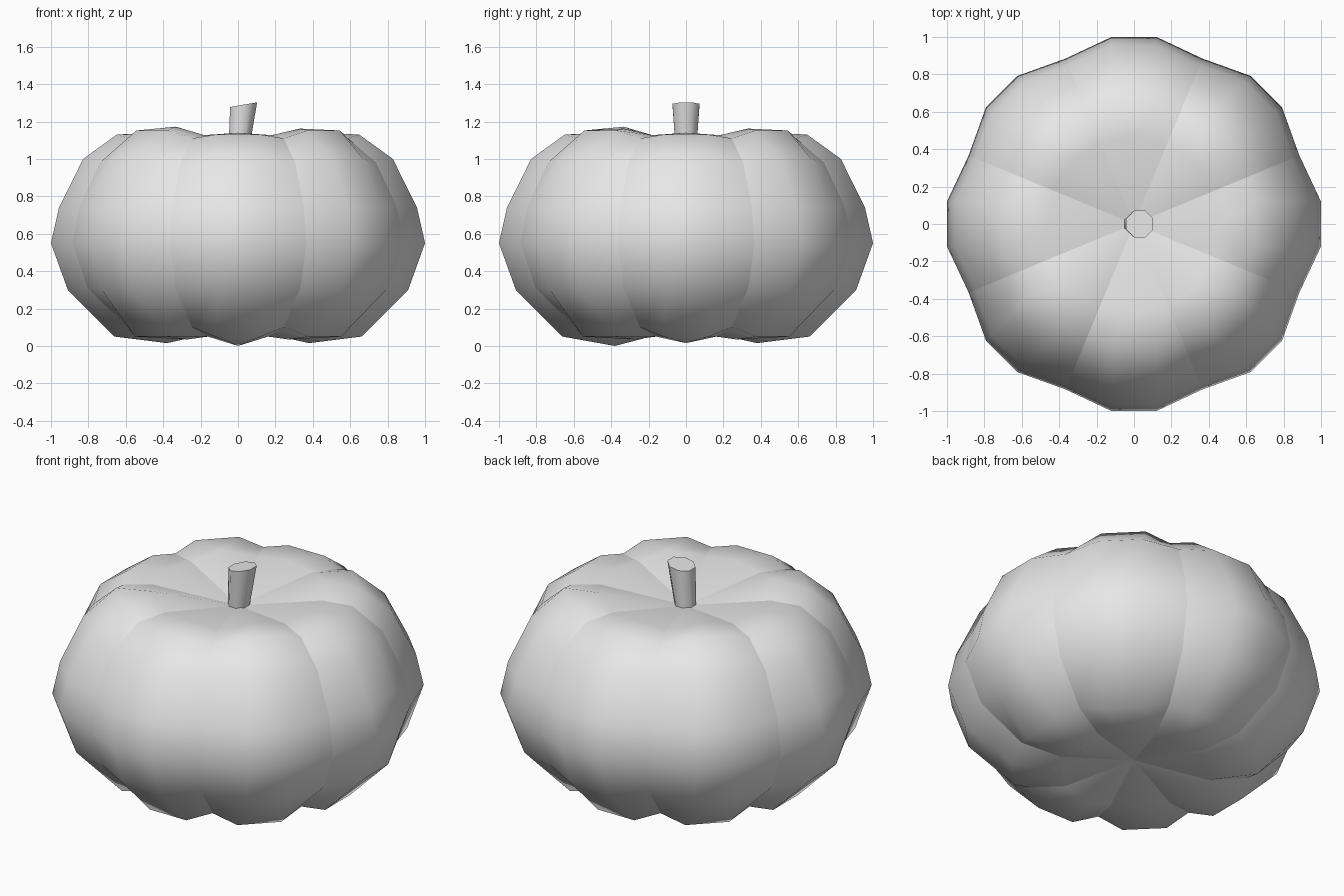
import bpy, bmesh, math
from mathutils import Matrix, Vector

if "Cube" in bpy.data.objects:
    bpy.data.objects.remove(bpy.data.objects["Cube"], do_unlink=True)

grey = bpy.data.materials.new("light_grey")
grey.use_nodes = True
grey.diffuse_color = (0.8, 0.8, 0.8, 1)
grey.node_tree.nodes["Principled BSDF"].inputs["Base Color"].default_value = (0.8, 0.8, 0.8, 1)


def finish(name, bm):
    bmesh.ops.recalc_face_normals(bm, faces=bm.faces)
    mesh = bpy.data.meshes.new(name)
    bm.to_mesh(mesh)
    bm.free()
    mesh.materials.append(grey)
    obj = bpy.data.objects.new(name, mesh)
    bpy.context.collection.objects.link(obj)
    return obj


# Pumpkin profiles from bottom to top, as (radius, height)
LOBES = 8
STEP = 2 * math.pi / LOBES
rib = [(0.66, 0.05), (0.91, 0.30), (1.0, 0.55), (0.957, 0.74), (0.828, 1.0), (0.648, 1.13)]
groove = [(0.42, 0.05), (0.64, 0.10), (0.87, 0.31), (0.957, 0.55), (0.92, 0.74),
          (0.80, 0.98), (0.635, 1.11), (0.47, 1.127)]

bm = bmesh.new()


def add(radius, side, z, angle):
    """Vertex at a distance along a lobe direction, shifted sideways."""
    return bm.verts.new(Matrix.Rotation(angle, 3, 'Z') @ Vector((radius, side, z)))


bottom = bm.verts.new((0, 0, 0.10))
top = bm.verts.new((0, 0, 1.05))
grooves = [[add(r, 0, z, (i - 0.5) * STEP) for r, z in groove] for i in range(LOBES)]

# Lobes: two ribs between neighbouring grooves, closing to one point at each end
for i in range(LOBES):
    angle = i * STEP
    diagonal = i % 2 == 1
    lift = 0.022 if diagonal else 0.0
    left, right = grooves[i], grooves[(i + 1) % LOBES]
    a, b = [], []
    for k, (r, z) in enumerate(rib):
        zz = z + (lift if k == len(rib) - 1 else 0)
        a.append(add(r, -0.12, zz, angle))
        b.append(add(r, 0.12, zz, angle))
    low_z = 0.035 if diagonal else (0.0 if i == 6 else 0.015)
    low = add(0.38, 0, low_z, angle)
    high_z = 1.172 if i == 5 else (1.162 if diagonal else 1.14)
    high = add(0.47, 0, high_z, angle)
    for k in range(len(rib) - 1):
        bm.faces.new((left[k + 1], a[k], a[k + 1], left[k + 2]))
        bm.faces.new((a[k], b[k], b[k + 1], a[k + 1]))
        bm.faces.new((b[k], right[k + 1], right[k + 2], b[k + 1]))
    for tip, centre, inner, outer, n in ((low, bottom, 0, 1, 0), (high, top, -1, -2, -1)):
        bm.faces.new((left[outer], a[n], tip, left[inner]))
        bm.faces.new((a[n], b[n], tip))
        bm.faces.new((b[n], right[outer], right[inner], tip))
        bm.faces.new((left[inner], tip, centre))
        bm.faces.new((tip, right[inner], centre))

# Smooth lobes with sharp grooves
for f in bm.faces:
    f.smooth = True
groove_verts = {v for line in grooves for v in line} | {bottom, top}
for e in bm.edges:
    e.smooth = not all(v in groove_verts for v in e.verts)
finish("pumpkin_body", bm)

# Stem: tapered octagonal post with a slanted, shifted top
bm = bmesh.new()
bmesh.ops.create_cone(bm, cap_ends=True, segments=8, radius1=0.057, radius2=0.078, depth=0.27,
                      matrix=Matrix.Translation((0, 0, 1.155)) @ Matrix.Rotation(math.pi / 8, 4, 'Z'))
for v in bm.verts:
    if v.co.z > 1.2:
        v.co.z += 0.17 * v.co.x
        v.co.x += 0.03
    else:
        v.co.z -= 0.01
for f in bm.faces:
    f.smooth = len(f.verts) == 4
for e in bm.edges:
    e.smooth = all(len(f.verts) == 4 for f in e.link_faces)
finish("stem", bm)
